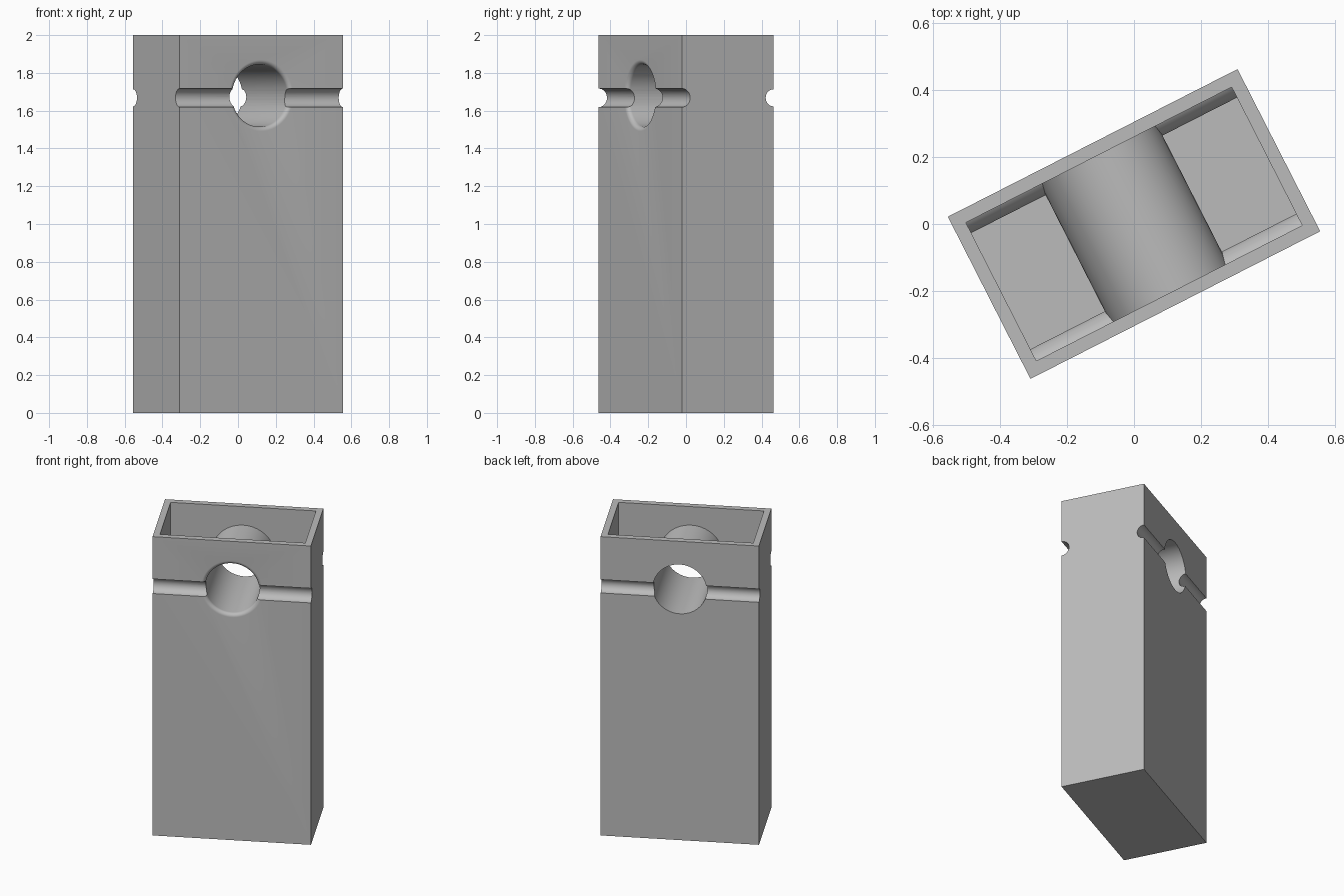
import bpy, bmesh, math
from mathutils import Matrix

LENGTH, WIDTH, HEIGHT, WALL = 0.97, 0.543, 2.0, 0.04
TURN = math.radians(27)
HOLE_Z, HOLE_R, FLARE, TUBE_R = 1.68, 0.165, 0.024, 0.196
GROOVE_Z, SKIN = 1.668, 0.03
FACE = WIDTH / 2

cube = bpy.data.objects.get("Cube")
if cube:
    bpy.data.objects.remove(cube, do_unlink=True)

stone = bpy.data.materials.new("plain grey")
stone.use_nodes = True
GREY = (0.5, 0.5, 0.5, 1)
stone.diffuse_color = GREY
stone.node_tree.nodes["Principled BSDF"].inputs["Base Color"].default_value = GREY


def make(name, bm):
    bmesh.ops.recalc_face_normals(bm, faces=bm.faces)
    mesh = bpy.data.meshes.new(name)
    bm.to_mesh(mesh)
    bm.free()
    mesh.materials.append(stone)
    obj = bpy.data.objects.new(name, mesh)
    bpy.context.collection.objects.link(obj)
    return obj


def box(name, sx, sy, z0, z1):
    bm = bmesh.new()
    bmesh.ops.create_cube(bm, size=1)
    bmesh.ops.scale(bm, vec=(sx, sy, z1 - z0), verts=bm.verts)
    bmesh.ops.translate(bm, vec=(0, 0, (z0 + z1) / 2), verts=bm.verts)
    return make(name, bm)


def lathe(name, profile, axis, y, z, steps=64):
    """Capped solid of revolution; profile is (radius, distance along axis)."""
    bm = bmesh.new()
    rings = []
    for r, d in profile:
        ring = []
        for i in range(steps):
            a = math.tau * (i + 0.5) / steps
            u, v = r * math.cos(a), r * math.sin(a)
            ring.append(bm.verts.new((d, y + u, z + v) if axis == "x" else (u, y + d, z + v)))
        rings.append(ring)
    for a, b in zip(rings, rings[1:]):
        for i in range(steps):
            j = (i + 1) % steps
            bm.faces.new((a[i], a[j], b[j], b[i]))
    bm.faces.new(rings[0])
    bm.faces.new(rings[-1])
    return make(name, bm)


def subtract(target, cutter):
    mod = target.modifiers.new("cut", "BOOLEAN")
    mod.operation, mod.solver, mod.object = "DIFFERENCE", "EXACT", cutter
    bpy.context.view_layer.update()
    graph = bpy.context.evaluated_depsgraph_get()
    mesh = bpy.data.meshes.new_from_object(target.evaluated_get(graph))
    target.modifiers.clear()
    target.data = mesh
    bpy.data.objects.remove(cutter, do_unlink=True)


# Inner cavity, leaving the cross tube and the ribs behind the grooves
cavity = box("cavity", LENGTH - 2 * WALL, WIDTH - 2 * WALL, WALL, HEIGHT + 0.1)
subtract(cavity, lathe("tube_solid", [(TUBE_R, -1), (TUBE_R, 1)], "y", 0, HOLE_Z))
grooves = [(-FACE, 0.049), (FACE, 0.045)]
for y, r in grooves:
    rib = r + SKIN
    subtract(cavity, lathe("rib_solid", [(rib, -1), (rib, 1)], "x", y, GROOVE_Z))

# Open box
body = box("box_body", LENGTH, WIDTH, 0, HEIGHT)
subtract(body, cavity)

# Through hole, rounded over at the front
profile = [(HOLE_R, 1)]
for i in range(9):
    a = math.pi / 2 * i / 8
    profile.append((HOLE_R + FLARE * (1 - math.cos(a)), -FACE + FLARE * (1 - math.sin(a))))
profile.append((HOLE_R + FLARE, -1))
subtract(body, lathe("hole", profile, "y", 0, HOLE_Z))

# Horizontal grooves on the front and back
for y, r in grooves:
    subtract(body, lathe("groove", [(r, -1), (r, 1)], "x", y, GROOVE_Z, 40))

# Turn the finished box about the vertical
body.data.transform(Matrix.Rotation(TURN, 4, "Z"))
bpy.ops.object.select_all(action="DESELECT")
body.select_set(True)
bpy.context.view_layer.objects.active = body
bpy.ops.object.shade_smooth_by_angle(angle=math.radians(30))
